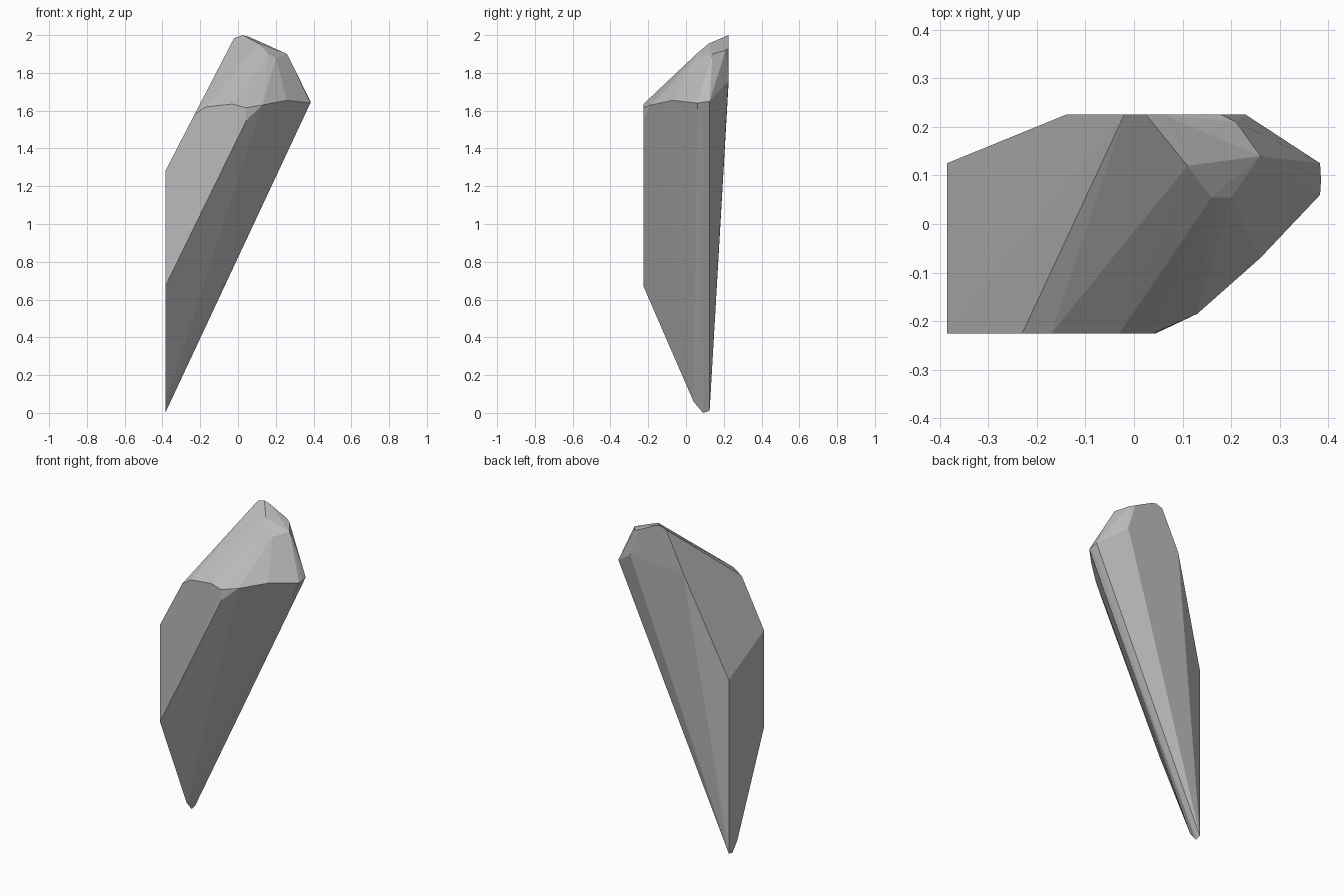
import bpy, bmesh

if "Cube" in bpy.data.objects:
    bpy.data.objects.remove(bpy.data.objects["Cube"])

# Faceted crystal shard: convex hull of a few corner points
left_side = [(-.385, y, z) for y, z in
             [(.125, .01), (.09, 0), (.04, .06), (-.225, .67), (-.225, 1.28), (.125, 1.1)]]
front_side = [(x, -.225, z) for x, z in
              [(-.25, 1.54), (-.23, 1.58), (-.17, 1.62), (-.03, 1.635),
               (.04, 1.615), (.045, 1.55), (-.28, .88)]]
back_side = [(x, .225, z) for x, z in
             [(-.14, 1.74), (-.02, 1.985), (.025, 2), (.06, 1.99), (.18, 1.93), (.23, 1.76)]]
right_tip = [(.13, -.185, 1.63), (.26, -.07, 1.655), (.383, .06, 1.64),
             (.385, .09, 1.645), (.383, .125, 1.65)]
top_cap = [(.11, .12, 1.955), (.16, .055, 1.9), (.2, .055, 1.88), (.2, .055, 1.715),
           (.26, .14, 1.9), (.21, .21, 1.92)]

bm = bmesh.new()
for p in left_side + front_side + back_side + right_tip + top_cap:
    bm.verts.new(p)
hull = bmesh.ops.convex_hull(bm, input=bm.verts)
loose = [v for v in bm.verts if not v.link_faces]
bmesh.ops.delete(bm, geom=loose, context='VERTS')
bmesh.ops.dissolve_limit(bm, angle_limit=.02, verts=bm.verts, edges=bm.edges)
bmesh.ops.recalc_face_normals(bm, faces=bm.faces)

mesh = bpy.data.meshes.new("shard")
bm.to_mesh(mesh)
bm.free()
shard = bpy.data.objects.new("shard", mesh)
bpy.context.collection.objects.link(shard)

# Plain grey stone
grey = bpy.data.materials.new("stone grey")
grey.diffuse_color = (.5, .5, .5, 1)
grey.use_nodes = True
grey.node_tree.nodes["Principled BSDF"].inputs["Base Color"].default_value = grey.diffuse_color
mesh.materials.append(grey)
